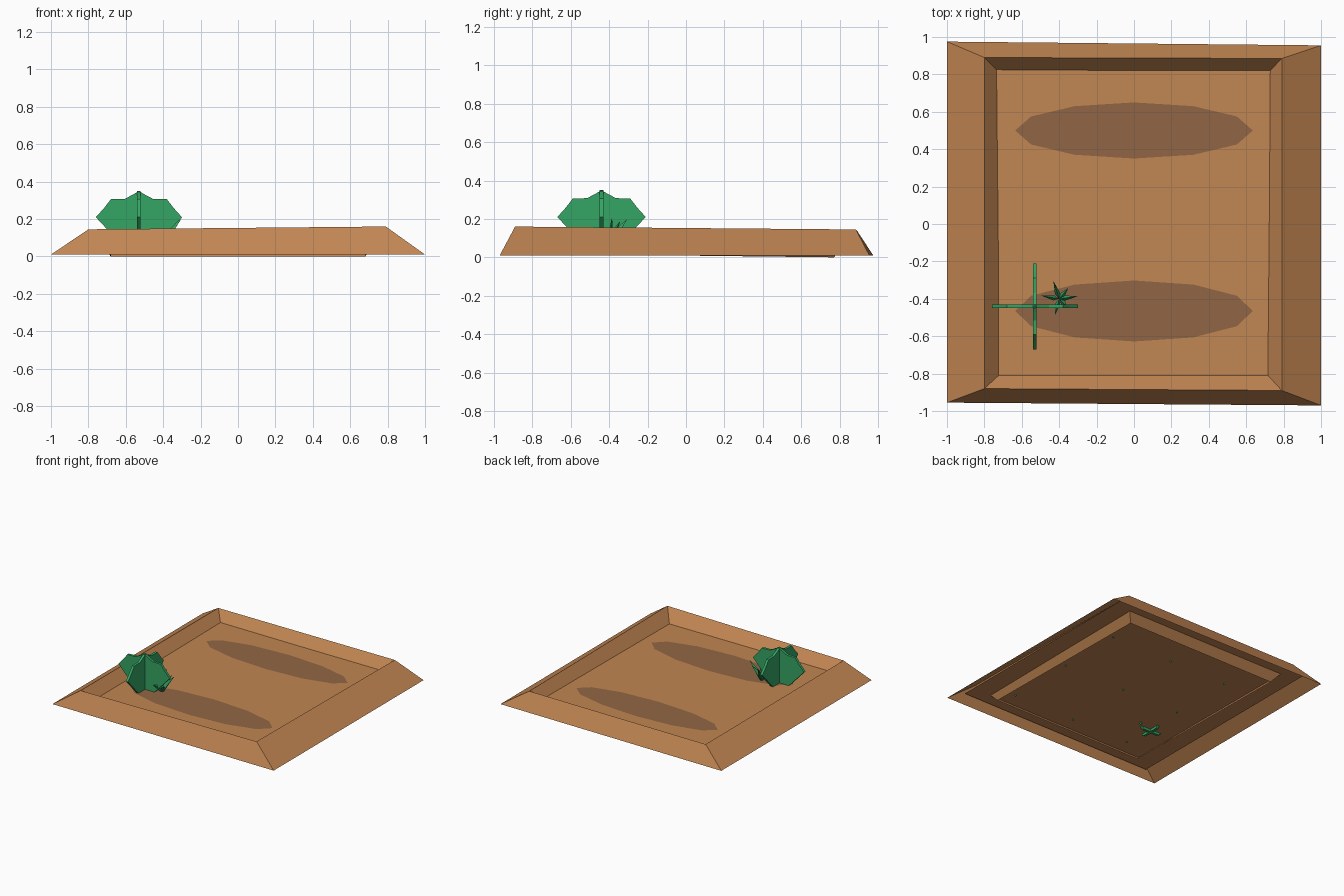
import bpy, bmesh, math
from mathutils import Vector

if "Cube" in bpy.data.objects:
    bpy.data.objects.remove(bpy.data.objects["Cube"])


def material(name, rgb):
    m = bpy.data.materials.new(name)
    m.diffuse_color = (*rgb, 1)
    m.use_nodes = True
    m.node_tree.nodes["Principled BSDF"].inputs["Base Color"].default_value = m.diffuse_color
    return m


SOIL = material("soil_brown", (0.535, 0.237, 0.085))
DARK = material("dark_soil", (0.285, 0.134, 0.058))
GREEN = material("leaf_green", (0.035, 0.38, 0.13))


def make(name, verts, faces, mat, fix_normals=True):
    bm = bmesh.new()
    vs = [bm.verts.new(v) for v in verts]
    for f in faces:
        bm.faces.new([vs[i] for i in f])
    if fix_normals:
        bmesh.ops.recalc_face_normals(bm, faces=bm.faces)
    me = bpy.data.meshes.new(name)
    bm.to_mesh(me)
    bm.free()
    me.materials.append(mat)
    ob = bpy.data.objects.new(name, me)
    bpy.context.collection.objects.link(ob)
    return ob


def prism(name, ring, offset, mat):
    """Closed slab: ring of points extruded by offset."""
    n = len(ring)
    verts = [Vector(p) for p in ring] + [Vector(p) + Vector(offset) for p in ring]
    faces = [list(range(n)), list(range(2 * n - 1, n - 1, -1))]
    faces += [(i, (i + 1) % n, n + (i + 1) % n, n + i) for i in range(n)]
    return make(name, verts, faces, mat)


# Bed frame: folded sheet, outer base edge -> ridge -> inner base edge, open underneath
rings = [
    [(-1, -.955, .01), (1, -.97, .01), (1, .955, .01), (-1, .975, .01)],
    [(-.8, -.88, .145), (.79, -.89, .16), (.79, .885, .145), (-.8, .89, .14)],
    [(-.68, -.77, .018), (.68, -.77, .018), (.68, .77, 0), (-.68, .77, 0)],
]
faces = [(4 * r + i, 4 * r + (i + 1) % 4, 4 * r + 4 + (i + 1) % 4, 4 * r + 4 + i)
         for r in range(2) for i in range(4)]
make("bed_frame", sum(rings, []), faces, SOIL, False)

# Soil surface, reaching to the inside of the outer slopes
SZ = .064
make("soil_surface", [(-.88, -.91, SZ), (.88, -.91, SZ),
                      (.88, .91, SZ), (-.88, .91, SZ)], [(0, 1, 2, 3)], SOIL)

# Dark furrows: flat twelve-sided ovals lying just above the soil
for name, y, ry in (("front_furrow", -.465, .163), ("back_furrow", .5, .15)):
    oval = [(.635 * math.cos(k * math.pi / 6), y + ry * math.sin(k * math.pi / 6), SZ + .001)
            for k in range(12)]
    make(name, oval, [list(range(12))], DARK)

# Large plant: two crossed leaf slabs with a scalloped outline
PX, PY = -.53, -.44
half = [(.03, .332), (.075, .308), (.15, .306), (.185, .26), (.23, .21),
        (.165, .14), (.1, .07), (.07, .045)]
outline = [(0, .35)] + half + [(-u, z) for u, z in reversed(half)]
T = .02
prism("leaf_across", [(PX + u, PY - T / 2, z) for u, z in outline], (0, T, 0), GREEN)
prism("leaf_along", [(PX - T / 2, PY + u, z) for u, z in outline], (T, 0, 0), GREEN)

# Small sprout: pointed blades leaning outwards (angle, reach, tip height)
SX, SY = -.40, -.40
blades = [(8, .1, .205), (50, .075, .19), (108, .1, .2),
          (170, .095, .19), (255, .09, .14), (315, .06, .13)]
for k, (deg, r, tip) in enumerate(blades):
    a = math.radians(deg)
    d = Vector((math.cos(a), math.sin(a), 0))
    s = Vector((-d.y, d.x, 0))
    c = Vector((SX, SY, 0))
    up = Vector((0, 0, 1))
    pts = [c + up * .045, c + d * .03 + s * .014 + up * .1, c + d * r + up * tip,
           c + d * .03 - s * .014 + up * .1, c + up * .12]
    make("sprout_blade_%d" % (k + 1), pts,
         [(0, 1, 2), (0, 2, 3), (4, 2, 1), (4, 3, 2), (0, 4, 1), (0, 3, 4)], GREEN)

# Seedlings: tiny root tips showing under the soil
for i, x in enumerate((-.5, .02, .58)):
    for j, y in enumerate((-.68, -.1, .45)):
        tri = [(x + .007 * math.cos(t), y + .007 * math.sin(t), SZ - .012)
               for t in (0, 2.094, 4.189)]
        prism("seedling_root_%d%d" % (i, j), tri, (0, 0, .01), GREEN)
